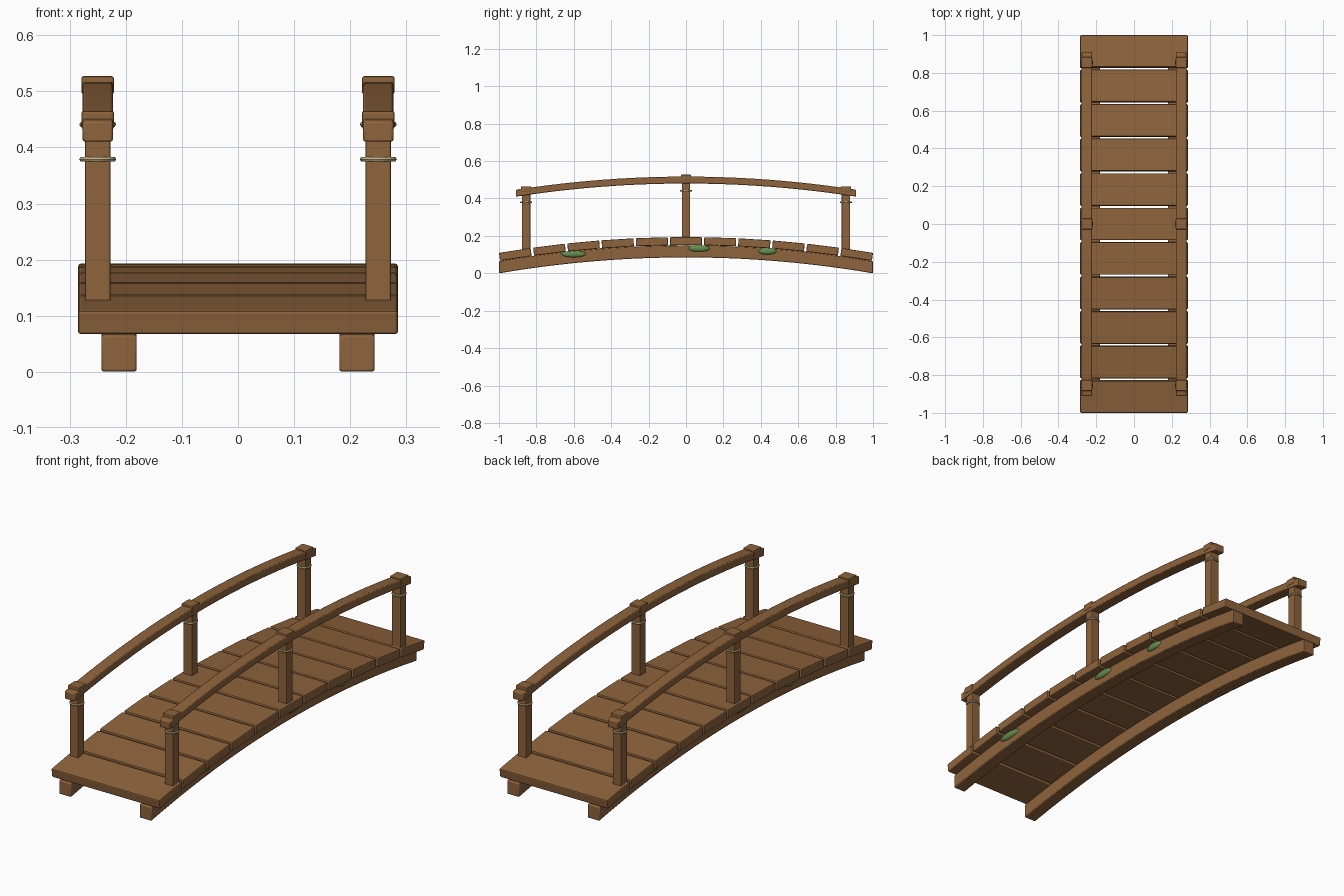
import bpy
import bmesh
import math

if "Cube" in bpy.data.objects:
    bpy.data.objects.remove(bpy.data.objects["Cube"], do_unlink=True)

RISE = 0.085  # height of the arch over its full length


def arch(y):
    return RISE * (1 - y * y)


def material(name, rgb):
    m = bpy.data.materials.new(name)
    m.use_nodes = True
    m.diffuse_color = (*rgb, 1)
    m.node_tree.nodes["Principled BSDF"].inputs["Base Color"].default_value = (*rgb, 1)
    return m


WOOD = material("brown wood", (0.27, 0.125, 0.045))
ROPE = material("pale rope", (0.52, 0.42, 0.24))
MOSS = material("moss green", (0.13, 0.27, 0.08))


def add_bevel(ob, width):
    mod = ob.modifiers.new("soft edges", "BEVEL")
    mod.width = width
    mod.segments = 2
    mod.limit_method = "ANGLE"
    mod.angle_limit = math.radians(40)


def smooth(ob):
    bpy.ops.object.select_all(action="DESELECT")
    ob.select_set(True)
    bpy.context.view_layer.objects.active = ob
    bpy.ops.object.shade_smooth_by_angle(angle=math.radians(35))


def block(name, centre, size, tilt=0, bevel=0.004):
    bpy.ops.mesh.primitive_cube_add(size=1, location=centre, rotation=(tilt, 0, 0))
    ob = bpy.context.object
    ob.name = name
    ob.scale = size
    bpy.ops.object.transform_apply(location=False, rotation=False, scale=True)
    ob.data.materials.append(WOOD)
    add_bevel(ob, bevel)
    return ob


def arched_bar(name, x, half_width, low, high, reach, steps=20):
    """Rectangular bar swept along the arch."""
    bm = bmesh.new()
    rings = []
    for i in range(steps + 1):
        y = reach * (2 * i / steps - 1)
        corners = [(-1, low), (1, low), (1, high), (-1, high)]
        rings.append([bm.verts.new((x + s * half_width, y, arch(y) + z)) for s, z in corners])
    for a, b in zip(rings, rings[1:]):
        for k in range(4):
            n = (k + 1) % 4
            bm.faces.new((a[k], a[n], b[n], b[k]))
    bm.faces.new(rings[0])
    bm.faces.new(rings[-1])
    bmesh.ops.recalc_face_normals(bm, faces=bm.faces)
    mesh = bpy.data.meshes.new(name)
    bm.to_mesh(mesh)
    bm.free()
    ob = bpy.data.objects.new(name, mesh)
    bpy.context.collection.objects.link(ob)
    mesh.materials.append(WOOD)
    add_bevel(ob, 0.004)
    smooth(ob)


# Deck planks, each tilted to follow the arch
for i in range(-5, 6):
    y = i * 0.1825
    slope = math.atan(-2 * RISE * y)
    block(f"deck_plank_{i + 6}", (0, y, arch(y) + 0.0865), (0.57, 0.171, 0.043), slope, 0.005)

for side, label in ((1, "left"), (-1, "right")):
    # Support beam and handrail
    arched_bar(f"{label}_beam", side * 0.212, 0.0315, 0, 0.065, 1.0)
    x = side * 0.25
    arched_bar(f"{label}_handrail", x, 0.027, 0.395, 0.432, 0.91)

    # Posts with caps and rope bindings
    for y, place in ((-0.855, "front"), (0, "middle"), (0.855, "back")):
        base, top = arch(y) + 0.095, arch(y) + 0.41
        block(f"{label}_{place}_post", (x, y, (base + top) / 2), (0.045, 0.045, top - base), 0, 0.003)
        block(f"{label}_{place}_cap", (x, y, arch(y) + 0.426), (0.058, 0.056, 0.032))
        bpy.ops.mesh.primitive_torus_add(location=(x, y, arch(y) + 0.356), major_segments=16,
                                         minor_segments=6, major_radius=0.028, minor_radius=0.005)
        rope = bpy.context.object
        rope.name = f"{label}_{place}_rope"
        rope.data.materials.append(ROPE)
        smooth(rope)

    # Moss patches on the outer face of the beam
    for n, (y, z, r) in enumerate(((-0.6, 0.103, 0.065), (0.07, 0.133, 0.058), (0.435, 0.118, 0.049))):
        bpy.ops.mesh.primitive_uv_sphere_add(segments=16, ring_count=8, radius=1,
                                             location=(side * 0.243, side * y, z))
        moss = bpy.context.object
        moss.name = f"{label}_moss_{n + 1}"
        moss.scale = (0.013, r, 0.018)
        bpy.ops.object.transform_apply(location=False, rotation=False, scale=True)
        moss.data.materials.append(MOSS)
        smooth(moss)
